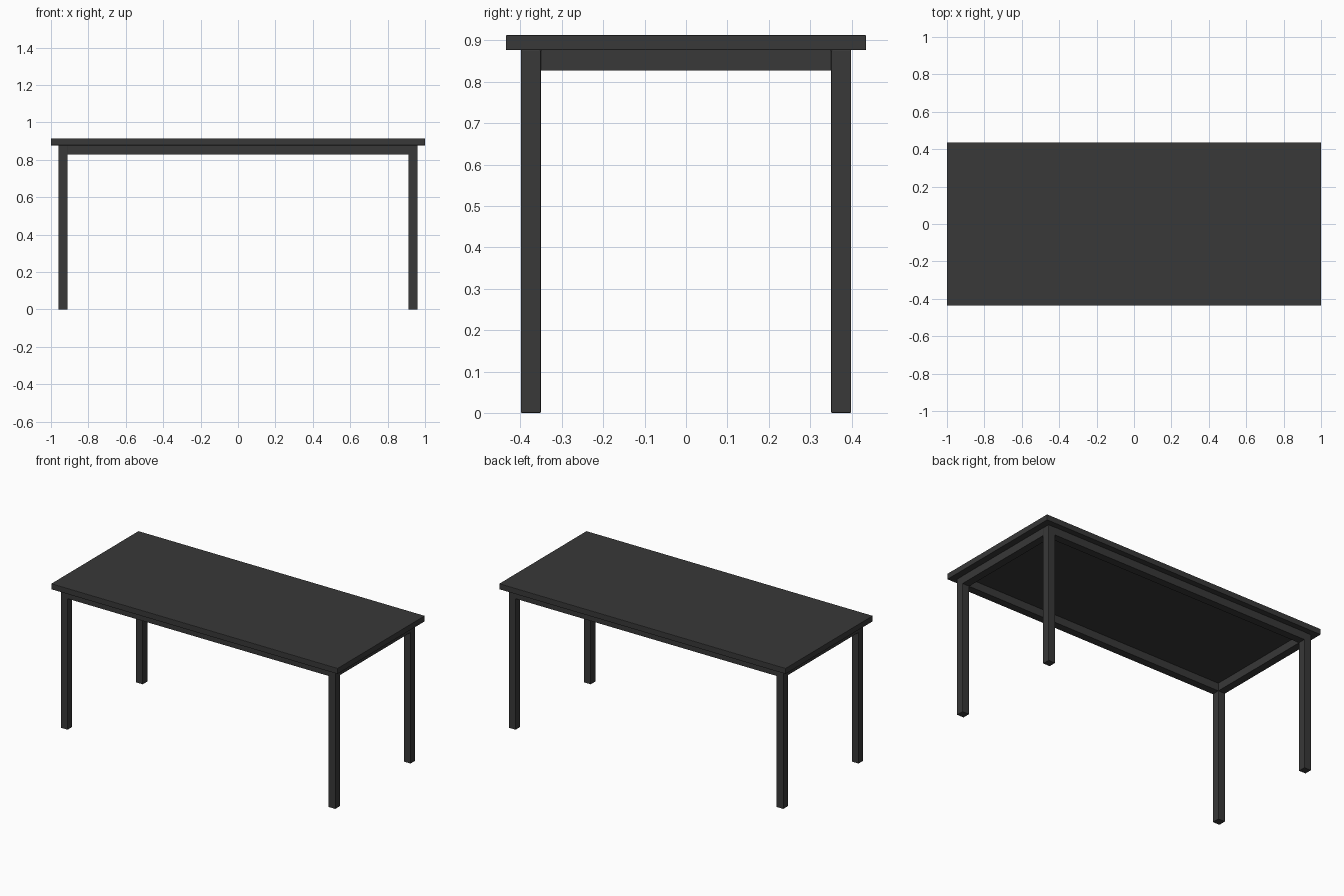
import bpy

cube = bpy.data.objects.get("Cube")
if cube:
    bpy.data.objects.remove(cube, do_unlink=True)

mat = bpy.data.materials.new("charcoal")
mat.use_nodes = True
colour = (0.04, 0.04, 0.04, 1)
mat.diffuse_color = colour
mat.node_tree.nodes["Principled BSDF"].inputs["Base Color"].default_value = colour


def box(name, centre, size, bevel=0.002):
    bpy.ops.mesh.primitive_cube_add(size=1, location=centre)
    ob = bpy.context.object
    ob.name = name
    ob.scale = size
    bpy.ops.object.transform_apply(location=False, rotation=False, scale=True)
    ob.data.materials.append(mat)
    if bevel:
        mod = ob.modifiers.new("soft_edges", "BEVEL")
        mod.width = bevel
        mod.segments = 2
    return ob


HEIGHT, UNDERSIDE, RAIL_BOTTOM = 0.913, 0.877, 0.828
LEG, LEG_X, LEG_Y = 0.048, 0.935, 0.375
rail_z, rail_h = (UNDERSIDE + RAIL_BOTTOM) / 2, UNDERSIDE - RAIL_BOTTOM

# Table top
box("table_top", (0, 0, (HEIGHT + UNDERSIDE) / 2), (2, 0.87, HEIGHT - UNDERSIDE))

# Legs at the four corners
for x, side in ((1, "left"), (-1, "right")):
    for y, end in ((-1, "front"), (1, "back")):
        box(f"{end}_{side}_leg", (x * LEG_X, y * LEG_Y, UNDERSIDE / 2), (LEG, LEG, UNDERSIDE))

# Rails between the legs
for s, end, side in ((-1, "front", "right"), (1, "back", "left")):
    box(f"{end}_rail", (0, s * LEG_Y, rail_z), (2 * LEG_X - LEG, LEG, rail_h), 0)
    box(f"{side}_rail", (s * LEG_X, 0, rail_z), (LEG, 2 * LEG_Y - LEG, rail_h), 0)
